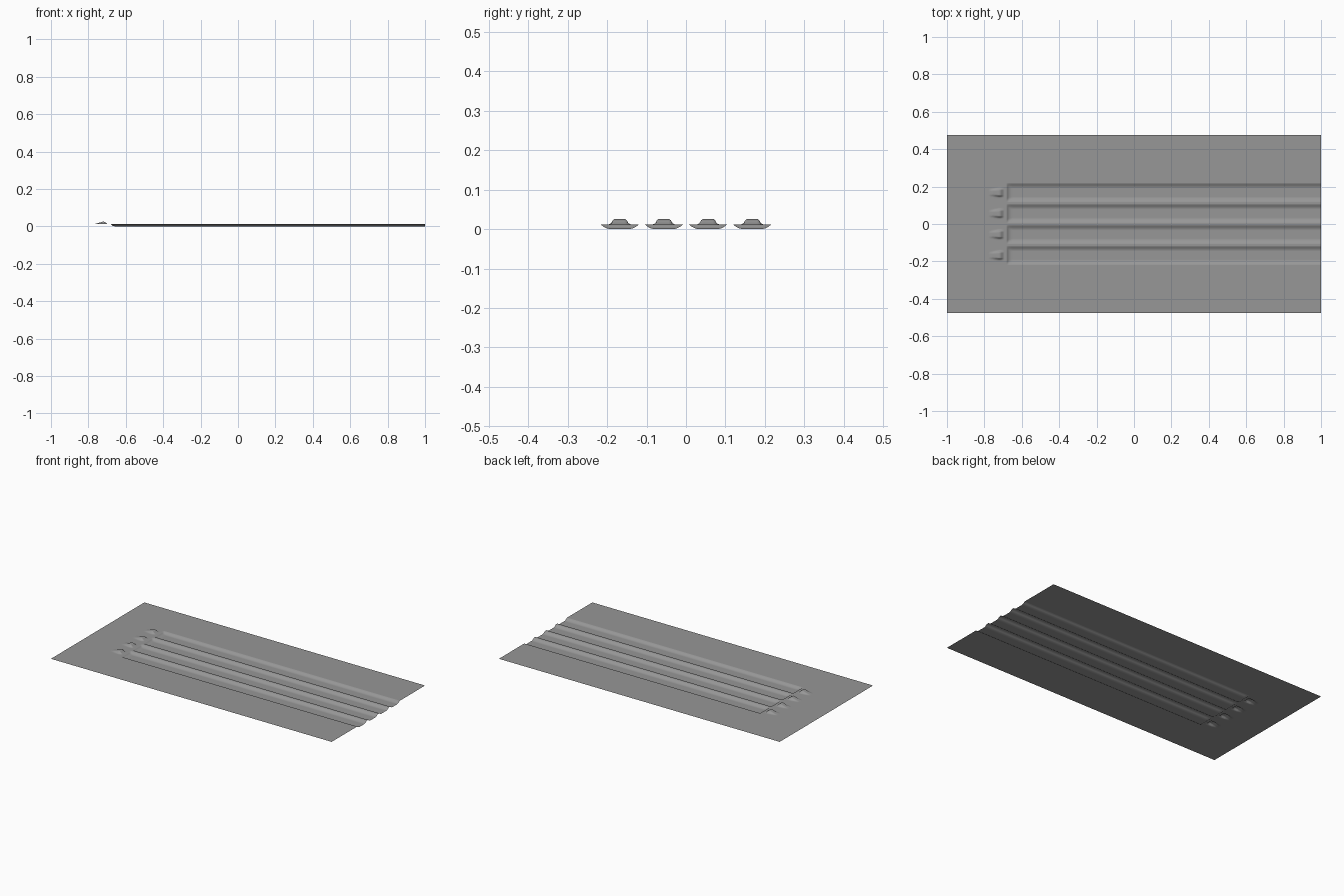
import bpy, bmesh, math

if "Cube" in bpy.data.objects:
    bpy.data.objects.remove(bpy.data.objects["Cube"])

BASE = 0.012                        # height of the flat sheet
CENTRES = [-0.168, -0.056, 0.056, 0.168]
GROOVE = [(0, 0.012), (0.024, 0.012), (0.032, 0.0105), (0.041, 0.006), (0.049, 0)]
GROOVE_END = [(-0.68, 0), (-0.675, 0.005), (-0.668, 0.0095), (-0.655, 0.012)]
BUMP_LENGTH = [(-0.772, 0), (-0.755, 0.004), (-0.738, 0.009), (-0.724, 0.0135),
               (-0.716, 0.0135), (-0.706, 0.008), (-0.698, 0)]
BUMP_CROSS = [(0, 1), (0.014, 1), (0.018, 0.75), (0.022, 0.2), (0.028, 0)]
BUMP_TAPER = [(-0.772, 0.55), (-0.724, 1)]
GUARDS_X = [-0.778, -0.692, -0.684, -0.648]   # keep the flats flat when smoothed


def lerp(profile, t):
    """Piecewise linear lookup, clamped at both ends."""
    if t <= profile[0][0]:
        return profile[0][1]
    for (a, p), (b, q) in zip(profile, profile[1:]):
        if t <= b:
            return p + (q - p) * (t - a) / (b - a)
    return profile[-1][1]


def height(x, y):
    d = min(abs(y - c) for c in CENTRES)
    groove = min(lerp(GROOVE, d), lerp(GROOVE_END, x))
    bump = lerp(BUMP_LENGTH, x) * lerp(BUMP_CROSS, d / lerp(BUMP_TAPER, x))
    return BASE - groove + bump


# Grid lines follow the breaks of the groove and bump profiles
xs = sorted([-1, 1] + GUARDS_X + [p[0] for p in GROOVE_END + BUMP_LENGTH])
offsets = {p[0] for p in GROOVE + BUMP_CROSS} | {0.008, 0.011, 0.052}
ys = sorted({round(c + s * o, 5) for c in CENTRES for o in offsets for s in (-1, 1)}
            | {-0.475, 0.475})

# Pressed sheet: four grooves running off one end, a raised scoop before each
bm = bmesh.new()
rows = [[bm.verts.new((x, y, height(x, y))) for y in ys] for x in xs]
for r0, r1 in zip(rows, rows[1:]):
    for j in range(len(ys) - 1):
        bm.faces.new((r0[j], r1[j], r1[j + 1], r0[j + 1]))
mesh = bpy.data.meshes.new("grooved_sheet")
bm.to_mesh(mesh)
bm.free()
sheet = bpy.data.objects.new("grooved_sheet", mesh)
bpy.context.collection.objects.link(sheet)

# Dark grey finish
grey = bpy.data.materials.new("dark_grey")
grey.diffuse_color = (0.31, 0.31, 0.31, 1)
grey.use_nodes = True
grey.node_tree.nodes["Principled BSDF"].inputs["Base Color"].default_value = grey.diffuse_color
mesh.materials.append(grey)

bpy.context.view_layer.objects.active = sheet
sheet.select_set(True)
bpy.ops.object.shade_smooth_by_angle(angle=math.radians(50))
